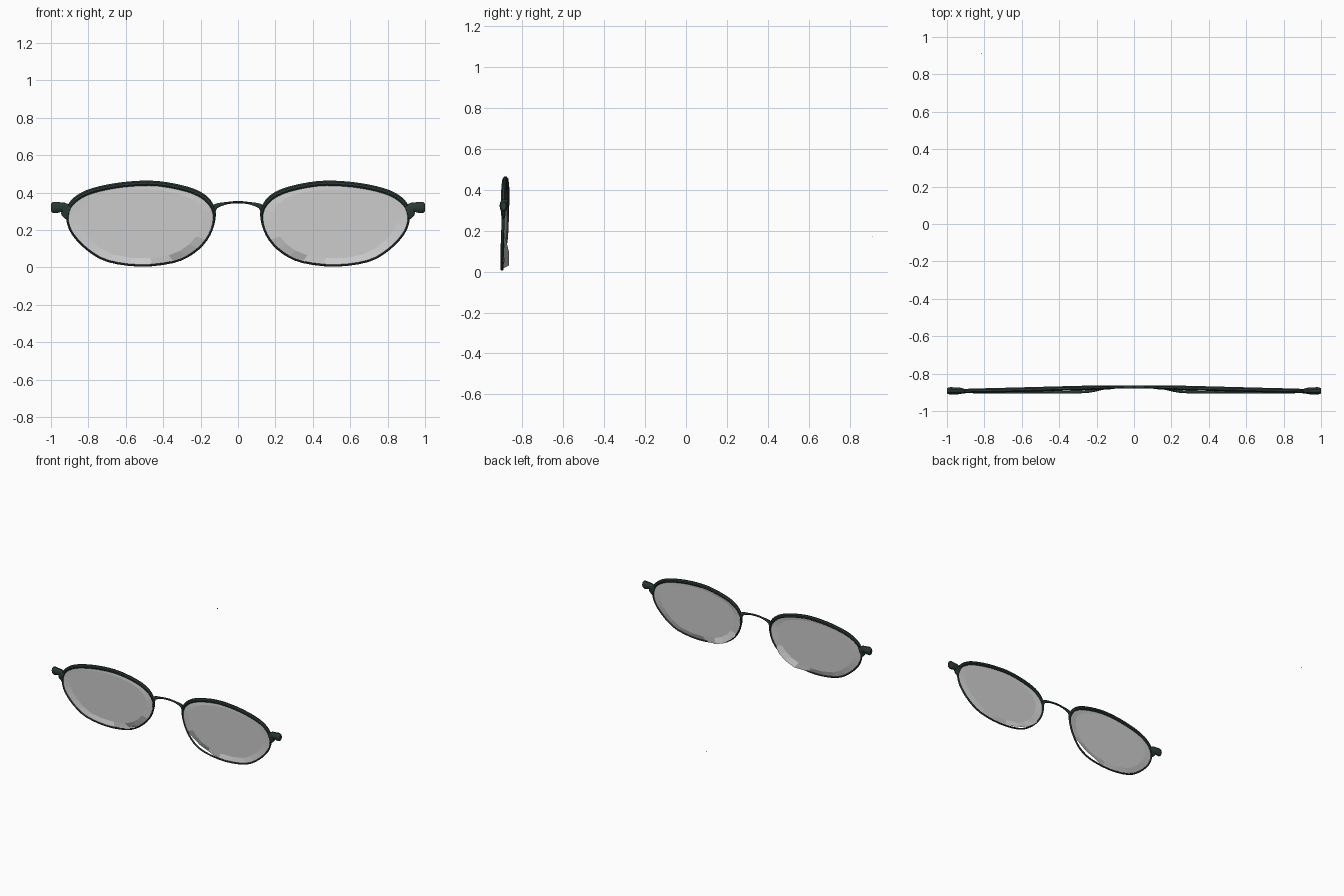
import bpy, bmesh
from math import cos, sin, pi
from mathutils import Vector

if "Cube" in bpy.data.objects:
    bpy.data.objects.remove(bpy.data.objects["Cube"])


def material(name, color):
    m = bpy.data.materials.new(name)
    m.diffuse_color = color
    m.use_nodes = True
    m.node_tree.nodes["Principled BSDF"].inputs["Base Color"].default_value = m.diffuse_color
    return m


FRAME = material("dark_green_metal", (0.024, 0.042, 0.033, 1))
GLASS = material("grey_glass", (0.54, 0.54, 0.54, 0.6))


def finish(name, bm, mat, mirror=True, smooth=True):
    bmesh.ops.recalc_face_normals(bm, faces=bm.faces)
    me = bpy.data.meshes.new(name)
    bm.to_mesh(me)
    bm.free()
    me.materials.append(mat)
    ob = bpy.data.objects.new(name, me)
    bpy.context.collection.objects.link(ob)
    if mirror:
        ob.modifiers.new("mirror", 'MIRROR')
    if smooth:
        for o in bpy.context.selected_objects:
            o.select_set(False)
        ob.select_set(True)
        bpy.context.view_layer.objects.active = ob
        bpy.ops.object.shade_smooth_by_angle(angle=0.7)
    return ob


def spline(pts, closed, steps=3):
    # Catmull-Rom through tuples of any length
    n, out = len(pts), []
    for i in range(n if closed else n - 1):
        q = [pts[(i + k) % n] if closed else pts[min(max(i + k, 0), n - 1)]
             for k in (-1, 0, 1, 2)]
        for s in range(steps):
            t = s / steps
            out.append(tuple(0.5 * (2 * b + (c - a) * t
                       + (2 * a - 5 * b + 4 * c - d) * t * t
                       + (3 * b - a - 3 * c + d) * t ** 3)
                       for a, b, c, d in zip(*q)))
    return out if closed else out + [tuple(pts[-1])]


def tube(name, pts, closed=False, sides=8, mirror=True):
    # each point: x, y, z, in-plane radius, depth radius
    bm, rings, n = bmesh.new(), [], len(pts)
    for i, (x, y, z, r, d) in enumerate(pts):
        a = pts[(i - 1) % n] if closed else pts[max(i - 1, 0)]
        b = pts[(i + 1) % n] if closed else pts[min(i + 1, n - 1)]
        t = Vector((b[0] - a[0], 0, b[2] - a[2])).normalized()
        nrm = Vector((-t.z, 0, t.x))
        rings.append([bm.verts.new(Vector((x, y, z)) + nrm * r * cos(u)
                      + Vector((0, d * sin(u), 0)))
                      for u in (2 * pi * (k + .5) / sides for k in range(sides))])
    for i in range(n if closed else n - 1):
        p, q = rings[i], rings[(i + 1) % n]
        for k in range(sides):
            j = (k + 1) % sides
            bm.faces.new((p[k], p[j], q[j], q[k]))
    if not closed:
        bm.faces.new(rings[0])
        bm.faces.new(rings[-1])
    return finish(name, bm, FRAME, mirror)


def clamp(v):
    return max(0, min(1, v))


# lens outline: x, z
OUTLINE = [(.12, .31), (.165, .38), (.26, .427), (.42, .462), (.57, .462),
           (.71, .440), (.82, .407), (.89, .362), (.918, .31), (.917, .245),
           (.888, .175), (.81, .093), (.70, .03), (.52, .004), (.34, .025),
           (.235, .075), (.163, .147), (.126, .23)]


def wrap(x, z):
    # front plane sweeps forward toward the temples and the lower edge
    y = -.874 - .019 * clamp((x - .15) / .77)
    low = clamp((.27 - z) / .15) * clamp((x - .13) / .13)
    return y + (-.899 - y) * low


centre = Vector((.515, .25))
rim = []
for x, z in OUTLINE:
    w = clamp((z - .25) / .12)
    r = .006 + .009 * w
    inward = (centre - Vector((x, z))).normalized() * r
    rim.append((x + inward.x, wrap(x, z), z + inward.y, r, .008 + .005 * w))
rim = spline(rim, True)
tube("rim", rim, closed=True)

# lenses: nearly flat facets, turned back at the lower inner corner
bm = bmesh.new()
rings = []
for f in (1, .84):
    ring = []
    for p in rim[::2]:
        x = centre.x + (p[0] - centre.x) * f
        z = centre.y + (p[2] - centre.y) * f
        y = p[1] if f == 1 else -.882 - .008 * clamp((x - .2) / .6)
        if f == 1 and .2 < x < .37 and z < .11:
            y = -.866
        ring.append(bm.verts.new((x, y, z)))
    rings.append(ring)
n = len(rings[0])
for k in range(n):
    j = (k + 1) % n
    bm.faces.new((rings[0][k], rings[0][j], rings[1][j], rings[1][k]))
bm.faces.new(rings[1])
finish("lens", bm, GLASS, smooth=False)

# bridge arch over the nose
half = [(.130, -.873, .302, .013, .009), (.118, -.873, .328, .014, .009),
        (.06, -.872, .344, .007, .008)]
arch = [(-p[0],) + p[1:] for p in half] + [(0, -.872, .349, .007, .008)] + half[::-1]
tube("bridge", spline(arch, False), mirror=False)

# end pieces carrying the temple hinges
tube("end_piece", spline([(.902, -.893, .298, .047, .012), (.918, -.893, .306, .040, .013),
                          (.934, -.892, .322, .027, .018), (.965, -.892, .321, .030, .019),
                          (.988, -.892, .321, .032, .019), (1.0, -.892, .321, .021, .013)],
                         False, 2), sides=10)

# tiny leftover tip of one temple at the back
bm = bmesh.new()
bmesh.ops.create_cube(bm, size=.004)
bmesh.ops.translate(bm, verts=bm.verts, vec=(-.816, .91, .17))
finish("temple_tip", bm, FRAME, mirror=False, smooth=False)
